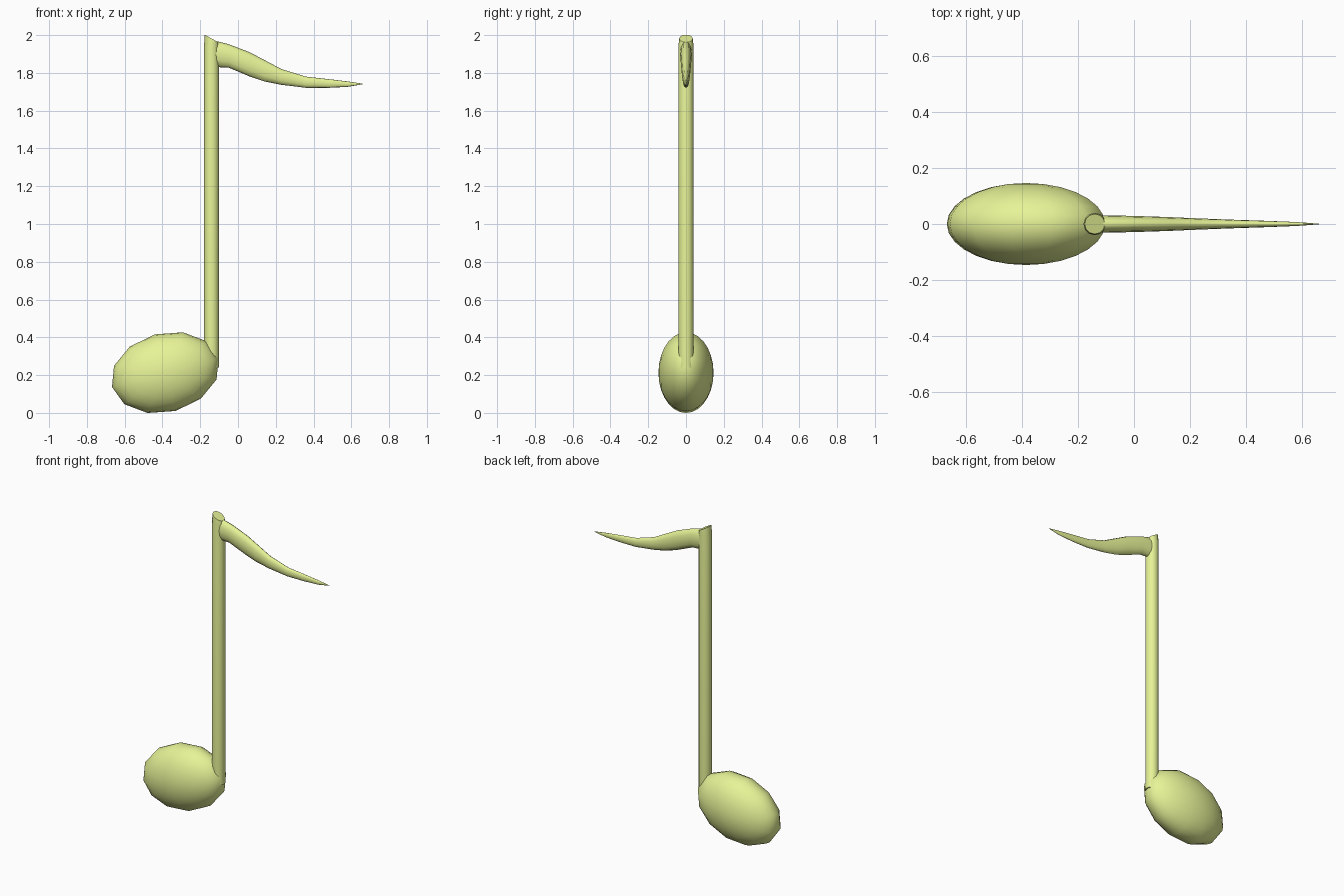
import bpy, bmesh
from math import cos, sin, pi, radians
from mathutils import Matrix

if "Cube" in bpy.data.objects:
    bpy.data.objects.remove(bpy.data.objects["Cube"])

mat = bpy.data.materials.new("pale_lime")
mat.diffuse_color = (0.80, 0.90, 0.31, 1)
mat.use_nodes = True
mat.node_tree.nodes["Principled BSDF"].inputs["Base Color"].default_value = mat.diffuse_color


def add_object(name, bm, angle):
    bmesh.ops.recalc_face_normals(bm, faces=bm.faces)
    mesh = bpy.data.meshes.new(name)
    bm.to_mesh(mesh)
    bm.free()
    mesh.materials.append(mat)
    ob = bpy.data.objects.new(name, mesh)
    bpy.context.collection.objects.link(ob)
    bpy.ops.object.select_all(action='DESELECT')
    ob.select_set(True)
    bpy.context.view_layer.objects.active = ob
    bpy.ops.object.shade_smooth_by_angle(angle=radians(angle))
    return ob


def loft(name, rings, angle):
    """Skin a list of equally sized point rings and cap both ends."""
    bm = bmesh.new()
    loops = [[bm.verts.new(p) for p in ring] for ring in rings]
    n = len(loops[0])
    for a, b in zip(loops, loops[1:]):
        for i in range(n):
            j = (i + 1) % n
            bm.faces.new((a[i], a[j], b[j], b[i]))
    bm.faces.new(loops[0])
    bm.faces.new(loops[-1])
    return add_object(name, bm, angle)


# Note head: tilted ellipsoid, 12-sided in the front view
bm = bmesh.new()
bmesh.ops.create_uvsphere(bm, u_segments=12, v_segments=14, radius=1)
place = (Matrix.Translation((-0.385, 0, 0.213))
         @ Matrix.Rotation(radians(-15), 4, 'Y')
         @ Matrix.Diagonal((0.292, 0.146, 0.21, 1))
         @ Matrix.Rotation(radians(90), 4, 'X'))
bmesh.ops.transform(bm, matrix=place, verts=bm.verts)
add_object("note_head", bm, 60)

# Stem: slim tube with a slanted top
SIDES, R, SX = 12, 0.04, -0.14
circle = [(R * cos(2 * pi * i / SIDES), R * sin(2 * pi * i / SIDES)) for i in range(SIDES)]
loft("stem", [
    [(SX + x, y, 0.24) for x, y in circle],
    [(SX + x, y, 1.94) for x, y in circle],
    [(SX + x * 0.9, y * 0.9, 1.982 - 0.5 * x) for x, y in circle],
], 50)

# Flag: tapering elliptical sections (x, top z, bottom z, half thickness)
sections = [
    (-0.14, 1.972, 1.835, 0.031), (-0.10, 1.965, 1.830, 0.031),
    (-0.05, 1.952, 1.828, 0.030), (0.06, 1.910, 1.782, 0.027),
    (0.14, 1.868, 1.755, 0.024), (0.23, 1.820, 1.737, 0.020),
    (0.36, 1.780, 1.721, 0.015), (0.48, 1.767, 1.721, 0.011),
    (0.58, 1.755, 1.726, 0.007), (0.66, 1.743, 1.740, 0.001),
]
loft("flag", [
    [(x, h * cos(2 * pi * i / 12), (t + b) / 2 + (t - b) / 2 * sin(2 * pi * i / 12))
     for i in range(12)]
    for x, t, b, h in sections
], 60)
